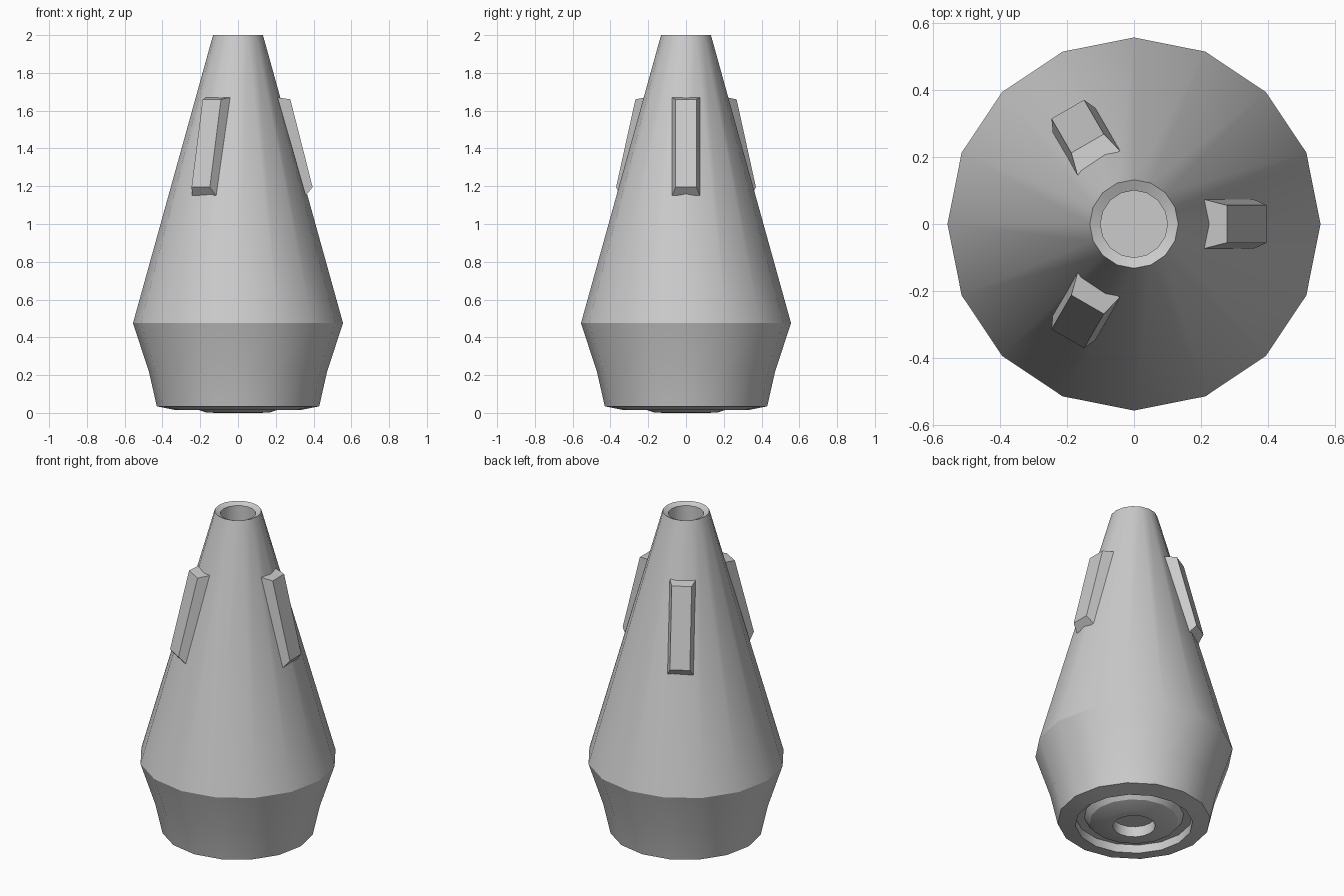
import bpy, math

if "Cube" in bpy.data.objects:
    bpy.data.objects.remove(bpy.data.objects["Cube"])

SIDES = 16


def add_mesh(name, verts, faces):
    mesh = bpy.data.meshes.new(name)
    mesh.from_pydata(verts, [], faces)
    obj = bpy.data.objects.new(name, mesh)
    bpy.context.collection.objects.link(obj)
    return obj


def lathe(name, profile):
    """Spin a (radius, z) profile around z and cap both ends."""
    verts, faces = [], []
    for r, z in profile:
        for k in range(SIDES):
            a = 2 * math.pi * k / SIDES
            verts.append((r * math.cos(a), r * math.sin(a), z))
    for i in range(len(profile) - 1):
        for k in range(SIDES):
            a, b = i * SIDES + k, i * SIDES + (k + 1) % SIDES
            faces.append((a, b, b + SIDES, a + SIDES))
    last = (len(profile) - 1) * SIDES
    faces.append(tuple(reversed(range(SIDES))))
    faces.append(tuple(range(last, last + SIDES)))
    return add_mesh(name, verts, faces)


# Conical body: recessed underside, flared base, tapering cone, hollow mouth
body = lathe("cone_body", [
    (0.12, 0.065), (0.12, 0.0), (0.17, 0.003), (0.25, 0.03), (0.28, 0.067),
    (0.33, 0.067), (0.33, 0.015), (0.43, 0.035), (0.472, 0.22),
    (0.556, 0.475), (0.132, 2.0), (0.10, 1.985), (0.10, 1.80)])
bpy.context.view_layer.objects.active = body
body.select_set(True)
bpy.ops.object.shade_smooth_by_angle(angle=math.radians(30))
body.select_set(False)

# Three tapered pads spaced around the cone
BASE = [(0.358, 1.15), (0.210, 1.67)]
FACE = [(0.395, 1.195), (0.277, 1.66)]
for n in range(3):
    verts = []
    for edge, half in ((BASE, 0.073), (FACE, 0.056)):
        (xb, zb), (xt, zt) = edge
        verts += [(xb, -half, zb), (xb, half, zb), (xt, half, zt), (xt, -half, zt)]
    faces = [(3, 2, 1, 0), (4, 5, 6, 7)]
    faces += [(k, (k + 1) % 4, (k + 1) % 4 + 4, k + 4) for k in range(4)]
    pad = add_mesh(f"side_pad_{n + 1}", verts, faces)
    pad.rotation_euler.z = math.radians(120 * n)
